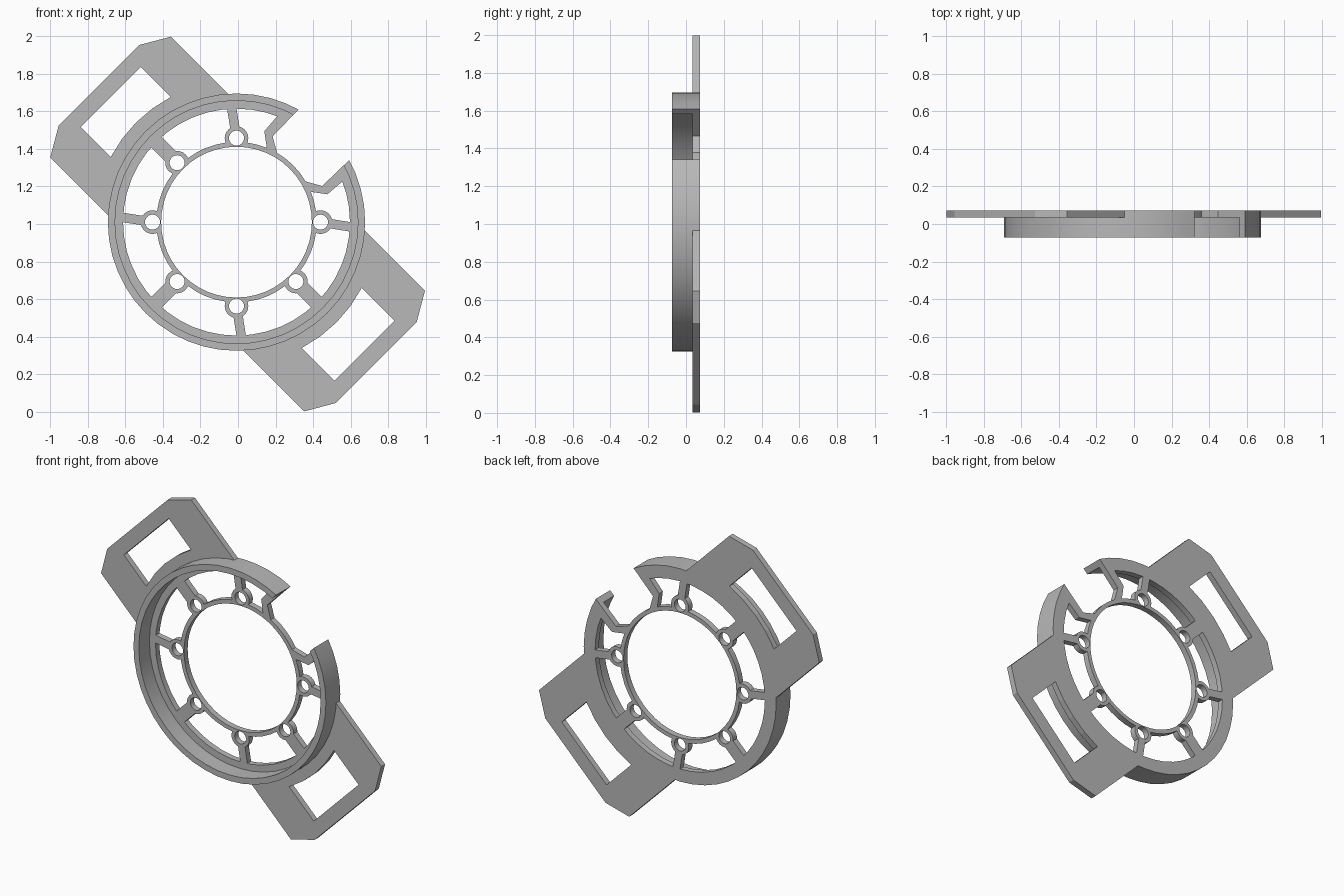
import bpy, bmesh
from math import sin, cos, asin, radians, pi, hypot
from mathutils import Vector

if "Cube" in bpy.data.objects:
    bpy.data.objects.remove(bpy.data.objects["Cube"])

CX, CZ = -0.008, 1.01            # ring centre
FRONT, PLATE, BACK = -0.073, 0.035, 0.073
SEG = 48

grey = bpy.data.materials.new("plain_grey")
grey.use_nodes = True
COLOUR = (0.48, 0.48, 0.48, 1)
grey.diffuse_color = COLOUR
grey.node_tree.nodes["Principled BSDF"].inputs["Base Color"].default_value = COLOUR


def finish(name, bm):
    bmesh.ops.recalc_face_normals(bm, faces=bm.faces[:])
    mesh = bpy.data.meshes.new(name)
    bm.to_mesh(mesh)
    bm.free()
    mesh.materials.append(grey)
    ob = bpy.data.objects.new(name, mesh)
    bpy.context.collection.objects.link(ob)
    return ob


def prism(name, pts, y0=PLATE, y1=BACK):
    """Extrude an x-z outline from y0 to y1."""
    bm = bmesh.new()
    face = bm.faces.new([bm.verts.new((x, y0, z)) for x, z in pts])
    out = bmesh.ops.extrude_face_region(bm, geom=[face])
    moved = [g for g in out["geom"] if isinstance(g, bmesh.types.BMVert)]
    bmesh.ops.translate(bm, verts=moved, vec=(0, y1 - y0, 0))
    return finish(name, bm)


def lathe(name, section):
    """Revolve a closed (radius, y) section around the ring axis."""
    bm = bmesh.new()
    loops = [[bm.verts.new((CX + r * cos(a), y, CZ + r * sin(a))) for r, y in section]
             for a in (2 * pi * i / SEG for i in range(SEG))]
    n = len(section)
    for i in range(SEG):
        p, q = loops[i - 1], loops[i]
        for j in range(n):
            bm.faces.new((p[j - 1], p[j], q[j], q[j - 1]))
    return finish(name, bm)


def polar(r, deg):
    return Vector((CX + r * cos(radians(deg)), CZ + r * sin(radians(deg))))


def circle(centre, r, n):
    return [(centre[0] + r * cos(2 * pi * i / n), centre[1] + r * sin(2 * pi * i / n))
            for i in range(n)]


def bar(a, b, width):
    side = (b - a).normalized().orthogonal() * width / 2
    return [a + side, b + side, b - side, a - side]


def combine(ob, tool, operation):
    """Apply an exact boolean and discard the tool."""
    mod = ob.modifiers.new("cut", "BOOLEAN")
    mod.operation, mod.object, mod.solver = operation, tool, "EXACT"
    bpy.context.view_layer.update()
    graph = bpy.context.evaluated_depsgraph_get()
    mesh = bpy.data.meshes.new_from_object(ob.evaluated_get(graph))
    ob.modifiers.clear()
    ob.data = mesh
    bpy.data.objects.remove(tool)


def diagonal(u, v):
    """Point u along the upper-right diagonal and v across it."""
    k = 0.5 ** 0.5
    return (CX + (u - v) * k, CZ + (u + v) * k)


# Rim: tall outer wall with a thin flange at the back, open at the slot
rim = lathe("rim", [(0.686, FRONT), (0.686, BACK), (0.605, BACK),
                    (0.605, PLATE), (0.648, PLATE), (0.648, FRONT)])
slot = [diagonal(u, v) for u, v in ((0.3, -0.19), (0.9, -0.19), (0.9, 0.19), (0.3, 0.19))]
combine(rim, prism("slot_cutter", slot, -0.2, 0.2), "DIFFERENCE")

# Hub web: thin inner ring, screw bosses and spokes
hub = lathe("hub_web", [(0.428, PLATE), (0.428, BACK), (0.402, BACK), (0.402, PLATE)])
bosses = {0: -2.5, 90: 2.5, 135: 0, 180: -2.5, 225: 0, 270: 2.5, 315: 0}
for deg, lean in bosses.items():
    centre = polar(0.448, deg)
    combine(hub, prism("boss", circle(centre, 0.063, 24)), "UNION")
    width = 0.05 if lean else 0.08
    combine(hub, prism("spoke", bar(centre, polar(0.618, deg + lean), width)), "UNION")
for deg in bosses:
    hole = circle(polar(0.448, deg), 0.04, 24)
    combine(hub, prism("hole_cutter", hole, -0.2, 0.2), "DIFFERENCE")
bore = circle((CX, CZ), 0.402, SEG)
combine(hub, prism("bore_cutter", bore, -0.2, 0.2), "DIFFERENCE")

# Bent arms bordering the slot
arm = [(0.62, 0.19), (0.459, 0.187), (0.414, 0.107), (0.398, 0.112),
       (0.384, 0.152), (0.448, 0.238), (0.555, 0.246), (0.59, 0.246)]
for name, s in (("upper_arm", 1), ("lower_arm", -1)):
    prism(name, [diagonal(u, s * v) for u, v in arm])

# Mounting tabs with a window whose inner edge follows the ring
for name, s in (("upper_tab", 1), ("lower_tab", -1)):
    def tab_point(t, w):
        k = 0.5 ** 0.5
        return (-0.002 + s * (t - w) * k, 1.0 + s * (t + w) * k)

    def arc(r, half, n):
        """Arc around the ring centre, in tab coordinates."""
        shift = 0.011 * s
        a = asin(half / r)
        return [(r * sin(a * (1 - 2 * i / n)), r * cos(a * (1 - 2 * i / n)) + shift)
                for i in range(n + 1)]

    outline = [(-0.455, 0.958), (-0.304, 1.046), (0.304, 1.046), (0.455, 0.958)]
    outline += arc(0.67, 0.455, 12)
    tab = prism(name, [tab_point(t, w) for t, w in outline])
    window = [(-0.226, 0.957), (0.226, 0.957)] + arc(0.755, 0.226, 4)
    cutter = prism("window_cutter", [tab_point(t, w) for t, w in window], -0.2, 0.2)
    combine(tab, cutter, "DIFFERENCE")

# Smooth the round walls, keep the corners crisp
bpy.ops.object.select_all(action="DESELECT")
for ob in (rim, hub):
    ob.select_set(True)
    bpy.context.view_layer.objects.active = ob
bpy.ops.object.shade_smooth_by_angle(angle=radians(30))
